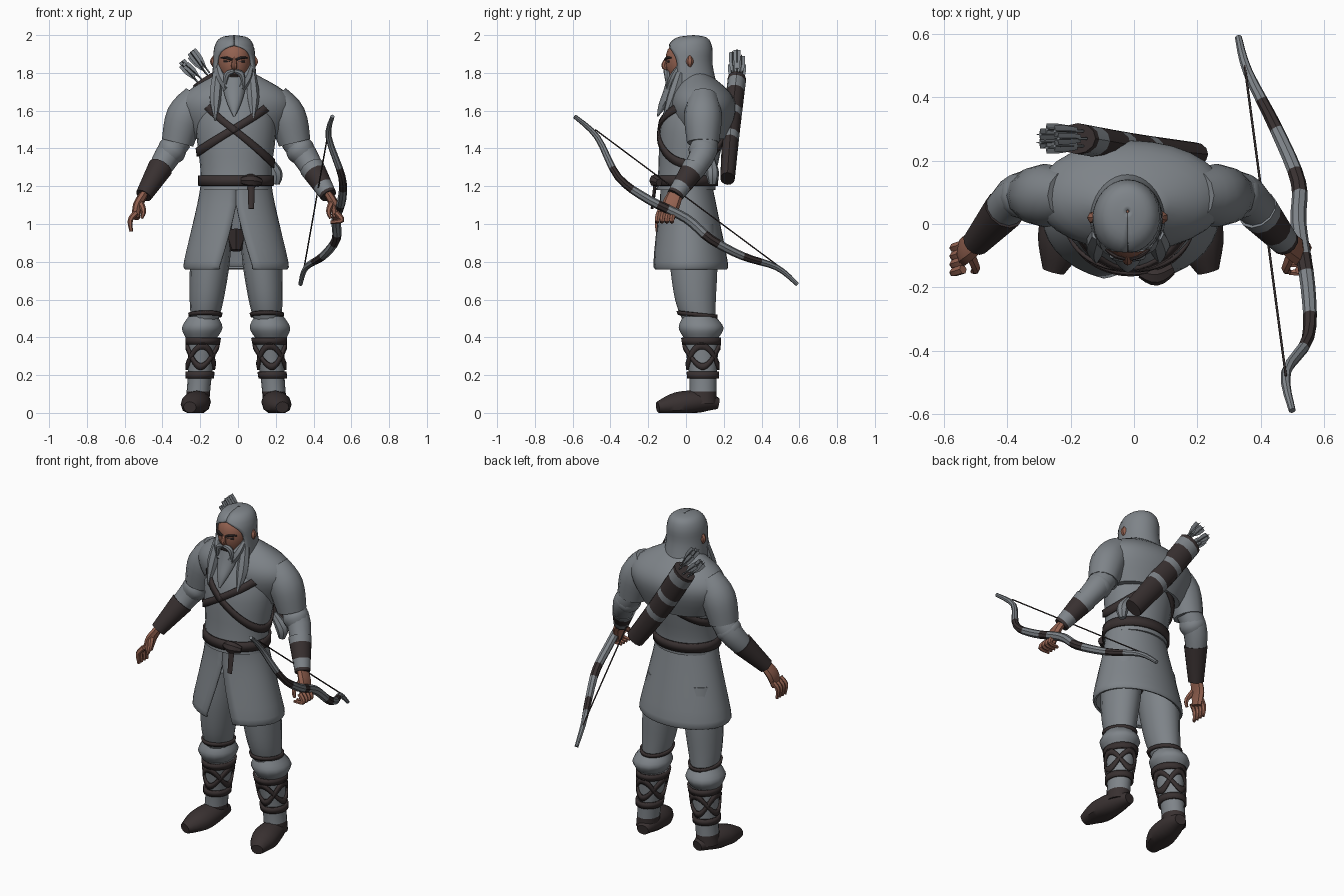
import bpy, bmesh, math
from mathutils import Vector

if "Cube" in bpy.data.objects:
    bpy.data.objects.remove(bpy.data.objects["Cube"])

CENTRE = -.01  # body centre line
SIDES = ((-1, "right"), (1, "left"))


def material(name, red, green, blue):
    colour = (red, green, blue, 1)
    mat = bpy.data.materials.new(name)
    mat.use_nodes = True
    mat.diffuse_color = colour
    mat.node_tree.nodes["Principled BSDF"].inputs["Base Color"].default_value = colour
    return mat


PALETTE = {"grey": material("cloth_grey", .21, .23, .25),
           "dark": material("dark_leather", .04, .03, .03),
           "skin": material("skin", .29, .12, .08)}


def smooth(keys, steps=4):
    """Rounded curve through key tuples of any length."""
    keys = [Vector(key) for key in keys]
    ends = [keys[0]] + keys + [keys[-1]]
    curve = []
    for before, start, end, after in zip(ends, ends[1:], ends[2:], ends[3:]):
        for step in range(steps):
            t = step / steps
            pull_in, pull_out = (end - before) / 2, (after - start) / 2
            delta = end - start
            curve.append(start + pull_in * t + (3 * delta - 2 * pull_in - pull_out) * t ** 2
                         + (pull_in + pull_out - 2 * delta) * t ** 3)
    return curve + [keys[-1]]


def build(name, rows, colour, closed=True, caps=True, thickness=0):
    """Skin rows of points; colour is a palette name or a rule on the row centre."""
    bm = bmesh.new()
    rings = [[bm.verts.new(point) for point in row] for row in rows]
    names = list(PALETTE)
    count = len(rows[0])
    for index, (lower, upper) in enumerate(zip(rings, rings[1:])):
        middle = sum(rows[index] + rows[index + 1], Vector()) / (2 * count)
        slot = names.index(colour(middle) if callable(colour) else colour)
        for j in range(count if closed else count - 1):
            k = (j + 1) % count
            bm.faces.new((lower[j], lower[k], upper[k], upper[j])).material_index = slot
        if caps and index == 0:
            bm.faces.new(lower).material_index = slot
    if caps:
        bm.faces.new(rings[-1]).material_index = slot
    bmesh.ops.recalc_face_normals(bm, faces=bm.faces)
    mesh = bpy.data.meshes.new(name)
    bm.to_mesh(mesh)
    bm.free()
    for mat in PALETTE.values():
        mesh.materials.append(mat)
    part = bpy.data.objects.new(name, mesh)
    bpy.context.collection.objects.link(part)
    if thickness:
        shell = part.modifiers.new("thickness", "SOLIDIFY")
        shell.thickness, shell.offset = thickness, 0
    bpy.ops.object.select_all(action="DESELECT")
    part.select_set(True)
    bpy.context.view_layer.objects.active = part
    bpy.ops.object.shade_smooth_by_angle(angle=math.radians(40))


def loft(name, keys, depth=1, colour="grey", centre=lambda z: CENTRE, opening=None, sides=24):
    """Stacked ellipses from (y, z, half width); opening gives a front gap angle by height."""
    rings = smooth(keys)
    rows = []
    for y, z, r in rings:
        gap = opening(z) if opening else 0
        row = []
        for j in range(sides + 1 if opening else sides):
            a = gap + (math.tau - 2 * gap) * j / sides
            row.append(Vector((centre(z) + r * math.sin(a), y - r * depth * math.cos(a), z)))
        rows.append(row)
    build(name, rows, colour, not opening, not opening, .013 if opening else 0)
    return rings, depth, centre


def strap(name, body, height, width, sides=48):
    """Leather band lying on a loft; height is a function of the angle."""
    rings, depth, centre = body
    rings = sorted(rings, key=lambda ring: ring.y)
    rows = []
    for edge in (-width / 2, width / 2):
        row = []
        for j in range(sides):
            a = math.tau * j / sides
            z = min(max(height(a) + edge, rings[0].y), rings[-1].y)
            low, high = next(pair for pair in zip(rings, rings[1:]) if z <= pair[1].y)
            y, z, r = low.lerp(high, (z - low.y) / (high.y - low.y))
            row.append(Vector((centre(z) + (r + .006) * math.sin(a),
                               y - (r * depth + .006) * math.cos(a), z)))
        rows.append(row)
    build(name, rows, "dark", True, False, .012)


def tube(name, keys, colour="grey", side=0, flat=1, sides=8, axis=(0, 1, 0), steps=4):
    """Sweep an ellipse along (x, y, z, radius); side mirrors x about the centre line."""
    path = smooth(keys, steps)
    points = [Vector((CENTRE + side * p[0] if side else p[0], p[1], p[2])) for p in path]
    rows = []
    for i, point in enumerate(points):
        along = points[min(i + 1, len(points) - 1)] - points[max(i - 1, 0)]
        across = along.cross(Vector(axis)).normalized()
        other = across.cross(along.normalized()) * flat
        row = []
        for j in range(sides):
            a = math.tau * j / sides
            spot = point + (across * math.cos(a) + other * math.sin(a)) * path[i][3]
            spot.z = max(spot.z, 0)
            row.append(spot)
        rows.append(row)
    build(name, rows, colour)


# Torso, shoulder mantle and split skirt
torso = loft("torso", [(0, 1.18, .19), (.01, 1.3, .19), (.04, 1.55, .21), (.06, 1.75, .13)], .82)
loft("mantle", [(.09, 1.45, .22), (.09, 1.6, .3), (.08, 1.7, .26), (.06, 1.8, .09)], .58, sides=28)
loft("skirt", [(0, 1.22, .18), (.01, 1.1, .2), (.02, .8, .27), (.02, .77, .26)], .72,
     opening=lambda z: max(0, 1.1 - z), sides=32)

# Belt, its knot, and crossed chest straps
strap("belt", torso, lambda a: 1.23, .055)
strap("quiver_strap", torso, lambda a: 1.49 - .17 * math.sin(a), .045)
strap("cross_strap", torso, lambda a: 1.51 + .13 * math.sin(a), .045)
tube("belt_knot", [(.02, -.15, 1.23, .02), (.07, -.16, 1.23, .035), (.12, -.14, 1.22, .02)], "dark",
     axis=(0, 0, 1))
tube("belt_end", [(.07, -.16, 1.23, .02), (.07, -.18, 1.08, .015)], "dark", flat=.5)
tube("hip_pouch", [(.15, .13, 1.35, .02), (.2, .14, 1.27, .035), (.2, .14, 1.21, .02)])
tube("crotch_cloth", [(CENTRE, .02, .96, .08), (CENTRE, 0, .86, .03)], "dark")

for side, tag in SIDES:
    # Legs lean outward toward the ground
    def stance(z):
        return CENTRE + side * (.21 - .09 * z)

    trouser = loft(tag + "_trouser", [(.07, .48, .07), (.05, .6, .09), (.04, .8, .105), (.03, 1, .1)],
                   1.2, centre=stance, sides=16)
    strap(tag + "_knee_tie", trouser, lambda a: .52 + .01 * math.cos(a), .02)
    loft(tag + "_boot_cuff", [(.08, .39, .08), (.08, .45, .11), (.07, .51, .08)], 1.08,
         centre=lambda z: stance(z) + side * .01, sides=14)
    shin = loft(tag + "_shin", [(.09, .05, .063), (.09, .2, .064), (.08, .4, .083)], 1.14,
                lambda p: "dark" if p.z < .13 else "grey", stance, sides=16)
    for label, height, wave in (("top", .38, 0), ("ankle", .2, 0), ("cross", .3, .055), ("counter", .3, -.055)):
        strap(f"{tag}_{label}_wrap", shin, lambda a: height + wave * math.cos(2 * a), .036)
    tube(tag + "_foot", [(.185, .17, .05, .035), (.2, .08, .06, .067), (.22, -.05, .045, .075),
                         (.245, -.15, .03, .035)], "dark", side, .85, 12, (0, 0, 1))

    # Wide upper sleeve, elbow roll, forearm and bracer
    tube(tag + "_upper_sleeve", [(.2, .09, 1.67, .08), (.27, .09, 1.57, .1), (.31, .09, 1.43, .085)],
         side=side, sides=12)
    tube(tag + "_elbow_roll", [(.31, .1, 1.43, .06), (.34, .09, 1.39, .077), (.37, .08, 1.35, .06)],
         side=side, sides=12)
    tube(tag + "_forearm", [(.3, .1, 1.45, .07), (.37, .08, 1.35, .068), (.48, -.05, 1.16, .04)],
         side=side, sides=12)
    tube(tag + "_bracer", [(.4, .045, 1.3, .067), (.49, -.06, 1.15, .044)],
         lambda p: "grey" if p.x > 0 and p.z % .1 > .06 else "dark", side, sides=12, steps=8)

    # Right hand hangs open, left hand grips the bow
    tube(tag + "_palm", [(.48, -.05, 1.17, .022), (.52, -.08, 1.1, .026), (.53, -.1, 1.03, .02)],
         "skin", side, 1.8)
    reach, drop = (.555, .96) if side < 0 else (.5, 1.01)
    for finger in range(4):
        y = -.065 - .026 * finger
        tube(f"{tag}_finger_{finger}", [(.53, y, 1.06, .015), (.56, y - .01, 1.02, .014),
                                        (reach, y - .01, drop, .009)], "skin", side, sides=6)
    tube(tag + "_thumb", [(.51, -.09, 1.12, .018), (.49, -.14, 1.07, .014), (.5, -.15, 1.03, .008)],
         "skin", side, sides=6)

# Recurve bow, thinner toward its tips, and string
limbs = [(.5, -.59, 1.57), (.48, -.47, 1.46), (.55, -.36, 1.25), (.55, -.2, 1.13), (.52, 0, 1.03),
         (.52, .13, .92), (.45, .3, .83), (.36, .48, .77), (.33, .59, .68)]
tube("bow", [(x, y, z, .025 - .04 * y * y) for x, y, z in limbs],
     lambda p: "dark" if .3 < abs(p.y) < .4 or .1 < abs(p.y) < .16 else "grey", axis=(1, 0, 0))
tube("bow_string", [(.48, -.48, 1.5, .004), (.35, .5, .77, .004)], "dark", sides=5, axis=(1, 0, 0))

# Quiver with pale bands, and arrows fanned around its mouth
mouth = Vector((-.18, .27, 1.77))
tube("quiver", [(.19, .22, 1.24, .055), (0, .24, 1.5, .066), (*mouth, .07)],
     lambda p: "grey" if p.z > 1.4 and p.z % .13 < .05 else "dark", flat=.7, sides=12, steps=9)
for arrow in range(7):
    a = math.tau * arrow / 7
    base = mouth + Vector((math.cos(a), math.sin(a), math.cos(a))) * .03
    tip = base + Vector((-.09, 0, .12 - .02 * (arrow % 3)))
    tube(f"arrow_shaft_{arrow}", [(*base, .005), (*tip, .005)], sides=5)
    for label, flat in (("wide", .15), ("tall", 6)):
        wide = .019 if flat < 1 else .003
        tube(f"arrow_{label}_fletching_{arrow}", [(*base.lerp(tip, .2), .002), (*base.lerp(tip, .6), wide),
                                                  (*tip, wide)], flat=flat, sides=4, steps=2)

# Neck, face and long hair open at the front
def head_line(z):
    return -.02


loft("neck", [(.03, 1.6, .09), (.03, 1.82, .065)], 1.1, "skin", head_line, sides=12)
loft("face", [(-.02, 1.73, .04), (-.01, 1.83, .085), (0, 1.92, .087), (.01, 1.97, .05)], 1.13, "skin",
     head_line, sides=18)
loft("hair", [(.04, 1.993, .004), (.03, 1.98, .07), (.02, 1.93, .1), (.015, 1.84, .106), (.03, 1.72, .115),
              (.05, 1.6, .12)], 1.13, centre=head_line,
     opening=lambda z: 1.05 * math.sqrt(max(0, 1 - (max(z - 1.84, 0) / .1) ** 2)))

for side, tag in SIDES:
    def feature(name, colour, *keys):
        tube(f"{tag}_{name}", [(head_line(z) + side * x, y, z, r) for x, y, z, r in keys], colour, sides=7)

    feature("ear", "skin", (.1, .02, 1.83, .01), (.108, .02, 1.86, .02), (.1, .02, 1.89, .01))
    feature("lock", "grey", (.09, -.03, 1.8, .025), (.1, -.07, 1.67, .033), (.1, -.12, 1.55, .005))
    feature("brow", "dark", (.01, -.11, 1.87, .006), (.04, -.1, 1.88, .008), (.07, -.08, 1.88, .004))
    feature("eye", "dark", (.02, -.1, 1.86, .006), (.055, -.087, 1.86, .006))
    feature("moustache", "grey", (0, -.11, 1.81, .01), (.04, -.1, 1.79, .016), (.05, -.1, 1.72, .004))
    feature("cheek_beard", "grey", (.09, -.03, 1.84, .012), (.07, -.06, 1.78, .026), (.03, -.08, 1.72, .03))

# Nose, lips and pointed beard
nose_x = head_line(0)
tube("nose", [(nose_x, -.1, 1.88, .008), (nose_x, -.115, 1.84, .016), (nose_x, -.1, 1.82, .012)], "skin")
tube("lips", [(nose_x - .02, -.1, 1.785, .008), (nose_x + .02, -.1, 1.785, .008)], "dark")
loft("beard", [(-.15, 1.57, .005), (-.12, 1.63, .034), (-.075, 1.71, .058), (-.055, 1.78, .06)], .75,
     centre=head_line, sides=12)
